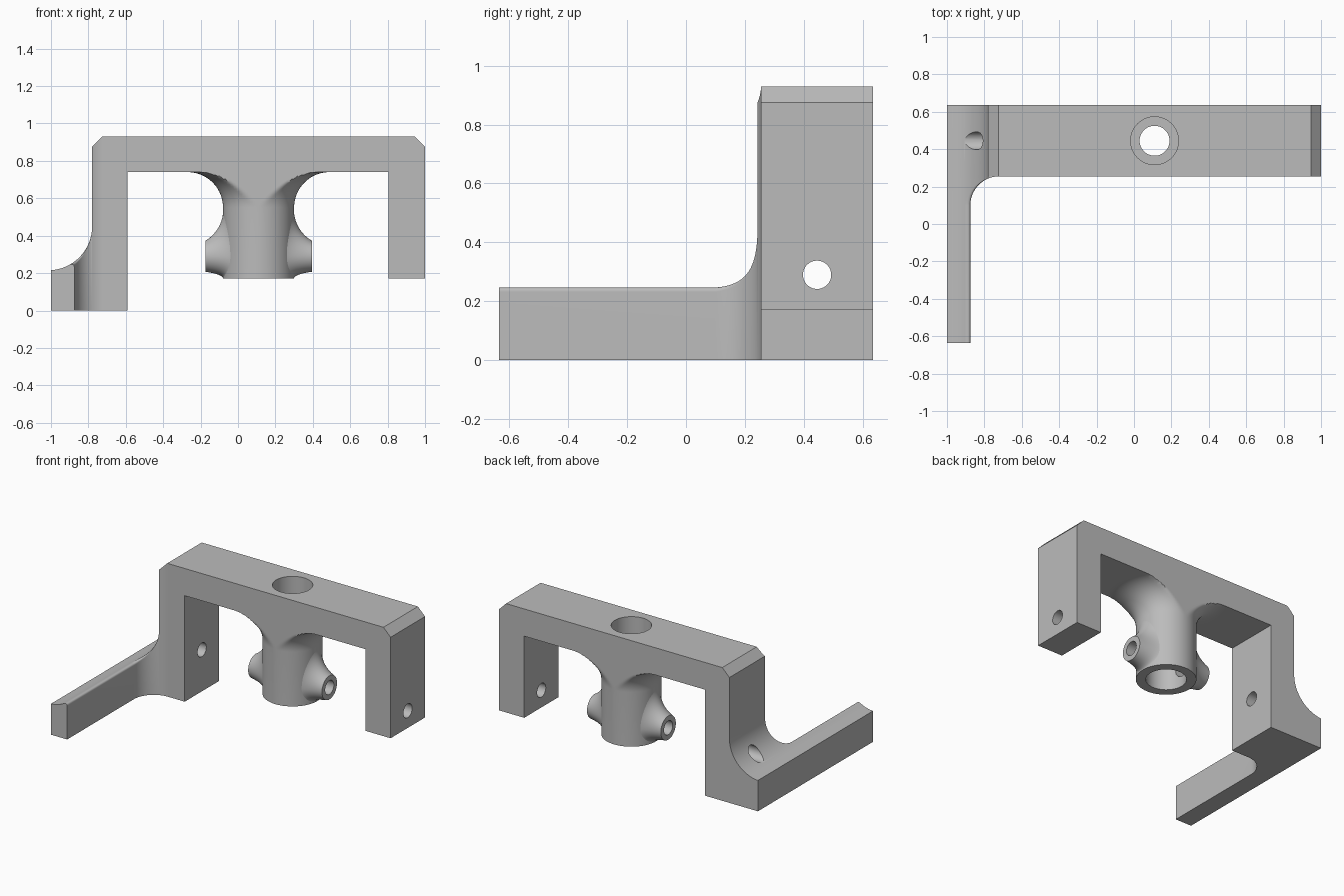
import bpy
import bmesh
from math import sin, cos, pi, sqrt, radians

if "Cube" in bpy.data.objects:
    bpy.data.objects.remove(bpy.data.objects["Cube"])

grey = bpy.data.materials.new("plain grey")
grey.use_nodes = True
COLOUR = (0.5, 0.5, 0.5, 1)
grey.diffuse_color = COLOUR
grey.node_tree.nodes["Principled BSDF"].inputs["Base Color"].default_value = COLOUR

# Shared dimensions
FRONT, BACK = 0.255, 0.635
CX, CY = 0.11, 0.445          # post axis
HALF = 0.19                   # half bridge depth, also the post radius
HOLE_Z, HOLE_R, BORE_R = 0.29, 0.048, 0.128
LEG_X = -0.78                 # outer face of the long leg


def loft(name, rings, loop=False):
    """Skin equal-length rings of points; cap the ends or join them in a loop."""
    bm = bmesh.new()
    rows = [[bm.verts.new(p) for p in ring] for ring in rings]
    n = len(rows[0])
    pairs = list(zip(rows, rows[1:]))
    if loop:
        pairs.append((rows[-1], rows[0]))
    else:
        bm.faces.new(rows[0])
        bm.faces.new(rows[-1])
    for a, b in pairs:
        for i in range(n):
            j = (i + 1) % n
            bm.faces.new((a[i], a[j], b[j], b[i]))
    bmesh.ops.recalc_face_normals(bm, faces=bm.faces)
    mesh = bpy.data.meshes.new(name)
    bm.to_mesh(mesh)
    bm.free()
    mesh.materials.append(grey)
    ob = bpy.data.objects.new(name, mesh)
    bpy.context.collection.objects.link(ob)
    return ob


def rod(name, radius, start, end, axis):
    """Round cutter along x or z through the post axis."""
    turn = [2 * pi * i / 64 for i in range(64)]
    if axis == "x":
        rings = [[(v, CY + radius * cos(a), HOLE_Z + radius * sin(a)) for a in turn]
                 for v in (start, end)]
    else:
        rings = [[(CX + radius * cos(a), CY + radius * sin(a), v) for a in turn]
                 for v in (start, end)]
    ob = loft(name, rings)
    ob.hide_render = True
    return ob


def finish(ob, cutters=()):
    """Cut the holes and shade smooth with sharp edges kept."""
    bpy.ops.object.select_all(action="DESELECT")
    ob.select_set(True)
    bpy.context.view_layer.objects.active = ob
    for cutter in cutters:
        mod = ob.modifiers.new("hole", "BOOLEAN")
        mod.operation, mod.solver, mod.object = "DIFFERENCE", "EXACT", cutter
        bpy.ops.object.modifier_apply(modifier=mod.name)
    bpy.ops.object.shade_smooth_by_angle(angle=radians(30))


cross_hole = rod("cross_hole_cutter", HOLE_R, -1.5, 1.5, "x")
bore = rod("bore_cutter", BORE_R, 0.6, 1.2, "z")

# Bridge with its two legs
outline = [(LEG_X, 0), (LEG_X, 0.875), (-0.725, 0.93), (0.945, 0.93), (1, 0.875),
           (1, 0.17), (0.805, 0.17), (0.805, 0.74), (-0.59, 0.74), (-0.59, 0)]
frame = loft("bridge_frame", [[(x, y, z) for x, z in outline] for y in (FRONT, BACK)])
finish(frame, (cross_hole, bore))

# Rounded web between the long leg and the arm, running up the leg
FX, FY, FR = -0.72, 0.10, 0.155


def fillet_y(x):
    return FY + sqrt(FR ** 2 - (x - FX) ** 2)


xs = [LEG_X + (FX - LEG_X) * i / 8 for i in range(8)]
plan = [(x, fillet_y(x)) for x in xs] + [(FX, FRONT), (LEG_X, FRONT)]
web = loft("leg_fillet", [
    [(x, y, 0) for x, y in plan],
    [(x, y, min(0.93, 0.875 + x - LEG_X)) for x, y in plan]])
finish(web)


# Foot and forward arm with a hollow curved top and a rounded inner edge
def hollow(x):
    return 0.45 - sqrt(max(0.235 ** 2 - (x + 1.015) ** 2, 0))


def foot_row(y, inner, edge):
    row = []
    for k in range(41):
        x = -1 + (inner + 1) * sin(k / 40 * pi / 2)
        gap = max(edge - (inner - x), 0)
        row.append((x, y, hollow(x) - edge + sqrt(max(edge ** 2 - gap ** 2, 0))))
    return row + [(inner, y, 0), (-1, y, 0)]


ARM_X = FX - FR
rows = [foot_row(-0.635, ARM_X, 0.03)]
STEPS = 24
y_end = fillet_y(LEG_X)
sweep = pi / 2 - math_end if (math_end := None) else None
for i in range(STEPS + 1):
    y = FY + (y_end - FY) * sin(i / STEPS * pi / 2)
    x = FX - sqrt(FR ** 2 - (y - FY) ** 2)
    rows.append(foot_row(y, x, 0.03 * (1 - i / STEPS)))
rows.append(foot_row(BACK, LEG_X, 0))
finish(loft("foot_and_arm", rows), (cross_hole,))

# Hollow post, flared under the bridge and trimmed to the bridge depth
flare = [(2 * HALF - HALF * cos(a), 0.55 + HALF * sin(a))
         for a in (pi / 2 * i / 20 for i in range(21))]
section = [(HALF, 0.17)] + flare + [
    (BORE_R, 0.74), (BORE_R, 0.5), (0.08, 0.5), (0.08, 0.42), (BORE_R, 0.42), (BORE_R, 0.17)]
rings = []
for i in range(96):
    a = 2 * pi * i / 96
    rings.append([(CX + r * cos(a), CY + max(-HALF, min(HALF, r * sin(a))), z)
                  for r, z in section])
finish(loft("post", rings, loop=True), (cross_hole,))

# Side bosses that blend into the post
for name, side in (("left_boss", 1), ("right_boss", -1)):
    rings = []
    turn = [2 * pi * i / 64 for i in range(64)]
    for k in range(17):
        phi = pi / 3 * (1 - k / 16)
        out, spread = (1 - cos(phi)) / 0.5, 1 - sin(phi) / sin(pi / 3)
        ring = []
        for a in turn:
            dy, dz = 0.083 * cos(a), 0.083 * sin(a)
            foot_y = 0.15 * cos(a)
            foot_z = sin(a) * (0.25 if sin(a) > 0 else 0.12)
            wall = sqrt((HALF - 0.001) ** 2 - foot_y ** 2)
            ring.append((CX + side * (wall + (0.285 - wall) * out),
                         CY + dy + (foot_y - dy) * spread,
                         HOLE_Z + dz + (foot_z - dz) * spread))
        rings.append(ring)
    rings.append([(CX + side * 0.15, CY + 0.02 * cos(a), HOLE_Z + 0.02 * sin(a)) for a in turn])
    finish(loft(name, rings), (cross_hole,))

for cutter in (cross_hole, bore):
    bpy.data.objects.remove(cutter)
